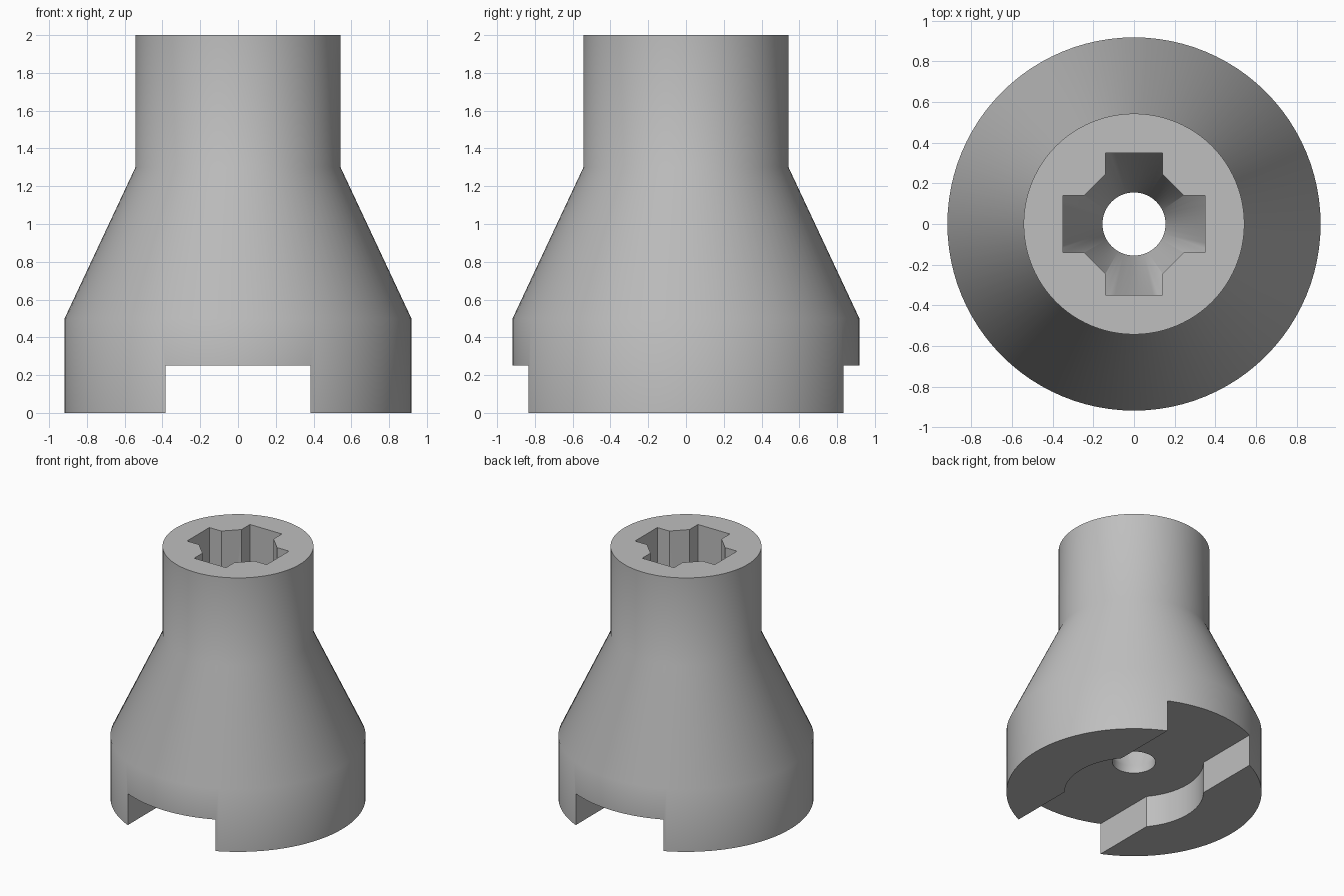
import bpy, bmesh, math

cube = bpy.data.objects.get("Cube")
if cube:
    bpy.data.objects.remove(cube, do_unlink=True)

SEGMENTS = 96
grey = bpy.data.materials.new("plain_grey")
grey.use_nodes = True
COLOUR = (0.52, 0.52, 0.52, 1)
grey.diffuse_color = COLOUR
grey.node_tree.nodes["Principled BSDF"].inputs["Base Color"].default_value = COLOUR


def finish(name, bm):
    bmesh.ops.recalc_face_normals(bm, faces=bm.faces)
    mesh = bpy.data.meshes.new(name)
    bm.to_mesh(mesh)
    bm.free()
    mesh.materials.append(grey)
    obj = bpy.data.objects.new(name, mesh)
    bpy.context.collection.objects.link(obj)
    return obj


def lathe(name, profile):
    """Closed solid of revolution from (radius, height) points."""
    bm = bmesh.new()
    rings = []
    for r, z in profile:
        rings.append([bm.verts.new((r * math.cos(2 * math.pi * i / SEGMENTS),
                                    r * math.sin(2 * math.pi * i / SEGMENTS), z))
                      for i in range(SEGMENTS)])
    for low, high in zip(rings, rings[1:]):
        for i in range(SEGMENTS):
            j = (i + 1) % SEGMENTS
            bm.faces.new((low[i], low[j], high[j], high[i]))
    bm.faces.new(rings[0])
    bm.faces.new(rings[-1])
    return finish(name, bm)


def prism(name, outline, bottom, top):
    """Vertical extrusion of a flat outline."""
    bm = bmesh.new()
    face = bm.faces.new([bm.verts.new((x, y, bottom)) for x, y in outline])
    out = bmesh.ops.extrude_face_region(bm, geom=[face])
    for v in out["geom"]:
        if isinstance(v, bmesh.types.BMVert):
            v.co.z = top
    return finish(name, bm)


def cut(target, cutter, operation="DIFFERENCE"):
    mod = target.modifiers.new("cut", "BOOLEAN")
    mod.operation = operation
    mod.solver = "EXACT"
    mod.object = cutter
    bpy.context.view_layer.objects.active = target
    bpy.ops.object.modifier_apply(modifier=mod.name)
    bpy.data.objects.remove(cutter, do_unlink=True)


# Outer body: base, tapered shoulder and neck
body = lathe("coupling_body", [(0.918, 0), (0.918, 0.5), (0.543, 1.3), (0.543, 2)])

# Slot across the underside, widened by a round pocket in the middle
SLOT, POCKET = 0.385, 0.5
spread = math.acos(SLOT / POCKET)
arc = [(POCKET * math.cos(a), POCKET * math.sin(a))
       for a in (spread * (k / 12 - 1) for k in range(25))]
half = [(SLOT, -1.1)] + arc + [(SLOT, 1.1)]
slot = prism("slot_cutter", half + [(-x, -y) for x, y in half], -0.1, 0.25)

# Cross-shaped socket that funnels down to a round through hole
ARM, WIDTH, INNER = 0.35, 0.14, 0.245
quarter = [(ARM, -WIDTH), (ARM, WIDTH), (INNER, WIDTH), (WIDTH, INNER)]
cross = []
for turn in range(4):
    cross += quarter
    quarter = [(-y, x) for x, y in quarter]
socket = prism("socket_cutter", cross, 0.15, 2.1)
funnel = lathe("funnel_cutter", [(0.155, 0.1), (0.155, 0.31), (0.42, 0.84), (0.42, 2.2)])
cut(socket, funnel, "INTERSECT")

cut(body, slot)
cut(body, socket)

# Smooth round walls with crisp machined edges
bpy.ops.object.select_all(action="DESELECT")
body.select_set(True)
bpy.context.view_layer.objects.active = body
bpy.ops.object.shade_smooth_by_angle(angle=math.radians(30))
